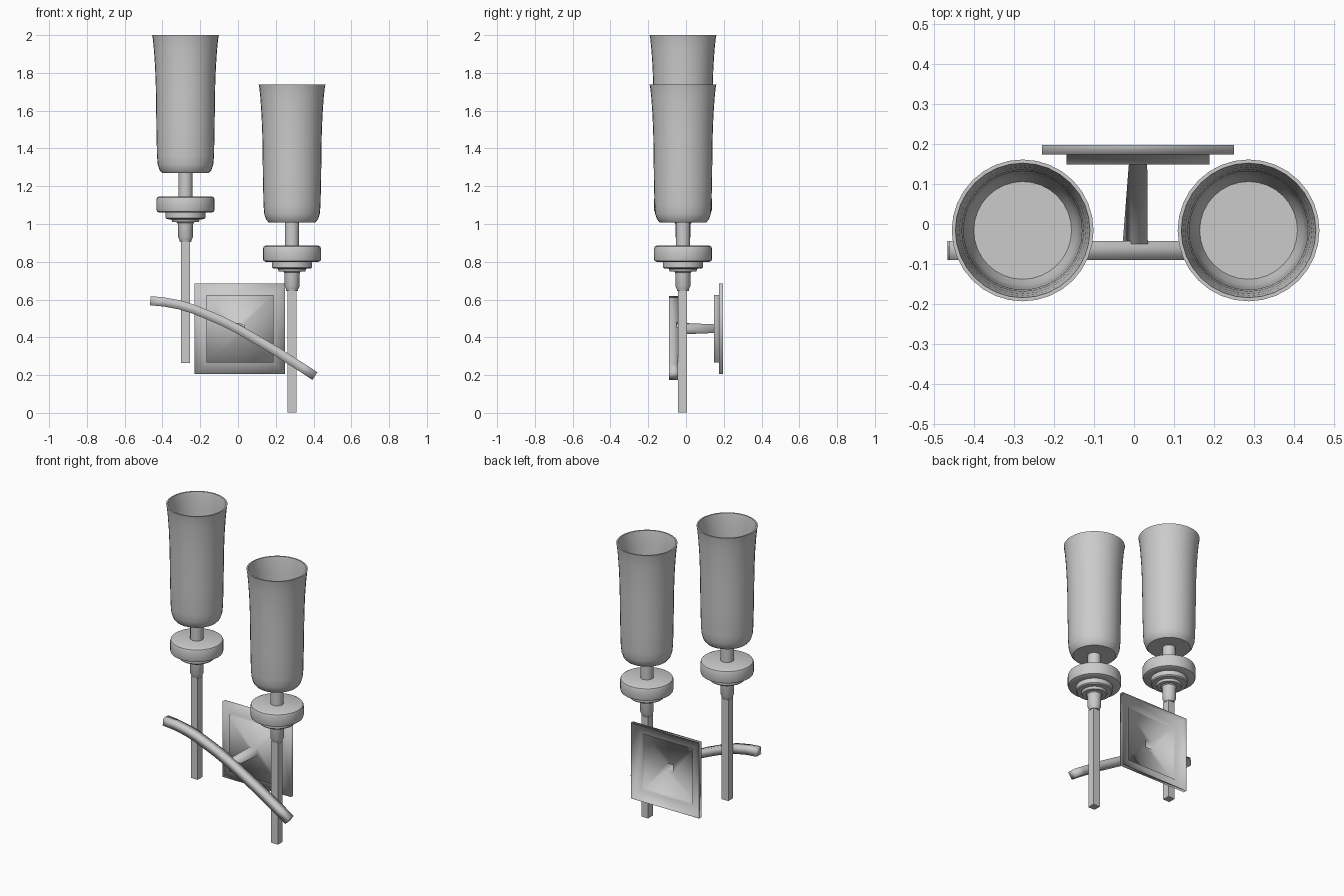
import bpy, bmesh
from math import sin, cos, pi, radians, atan2
from mathutils import Vector

if "Cube" in bpy.data.objects:
    bpy.data.objects.remove(bpy.data.objects["Cube"])


def loft(name, rings, cap_start=False, cap_end=False, angle=None):
    """Skin a list of equal-length vertex rings; angle=None means fully smooth."""
    bm = bmesh.new()
    loops = [[bm.verts.new(p) for p in ring] for ring in rings]
    n = len(loops[0])
    for a, b in zip(loops, loops[1:]):
        for i in range(n):
            j = (i + 1) % n
            bm.faces.new((a[i], a[j], b[j], b[i]))
    if cap_start:
        bm.faces.new(loops[0][::-1])
    if cap_end:
        bm.faces.new(loops[-1])
    bmesh.ops.recalc_face_normals(bm, faces=bm.faces)
    mesh = bpy.data.meshes.new(name)
    bm.to_mesh(mesh)
    bm.free()
    obj = bpy.data.objects.new(name, mesh)
    bpy.context.collection.objects.link(obj)
    bpy.ops.object.select_all(action='DESELECT')
    obj.select_set(True)
    bpy.context.view_layer.objects.active = obj
    if angle is None:
        bpy.ops.object.shade_smooth()
    else:
        bpy.ops.object.shade_smooth_by_angle(angle=radians(angle))
    return obj


def lathe(name, profile, centre, n=32):
    cx, cy, cz = centre
    rings = [[(cx + r * cos(2 * pi * i / n), cy + r * sin(2 * pi * i / n), cz + z)
              for i in range(n)] for r, z in profile]
    return loft(name, rings, True, True, 35)


def square(centre, u, v, half):
    c, u, v = Vector(centre), Vector(u), Vector(v)
    return [c + half * (a * u + b * v) for a, b in ((-1, -1), (1, -1), (1, 1), (-1, 1))]


# Profiles as (radius, height), measured on the taller lamp
SHADE = [(.124, 1.27), (.137, 1.285), (.147, 1.315), (.151, 1.36), (.154, 1.5),
         (.157, 1.72), (.161, 1.83), (.167, 1.92), (.173, 1.98), (.177, 2.0),
         (.168, 2.0), (.163, 1.97), (.158, 1.92), (.152, 1.83), (.148, 1.72),
         (.145, 1.5), (.142, 1.36), (.138, 1.32), (.122, 1.28)]
NECK = [(.038, 1.14), (.038, 1.272)]
SAUCER = [(.1, 1.06), (.14, 1.061), (.151, 1.066), (.154, 1.077), (.154, 1.13),
          (.15, 1.141), (.14, 1.146)]
COLLAR = [(.07, 1.01), (.075, 1.024), (.1, 1.026), (.106, 1.032), (.106, 1.062)]
SOCKET = [(.03, .905), (.033, .918), (.039, .93), (.039, .99), (.042, 1.005), (.05, 1.012)]

# Two identical lamps, the right one hung lower
for side, x, dz in (("left", -.278, 0), ("right", .286, -.261)):
    c = (x, -.016, dz)
    for part, prof in (("glass_shade", SHADE), ("neck", NECK), ("saucer", SAUCER),
                       ("collar", COLLAR), ("socket", SOCKET)):
        lathe(f"{side}_{part}", prof, c)
    rings = [square((x, -.018, z + dz), (1, 0, 0), (0, 1, 0), .0235) for z in (.263, .91)]
    loft(f"{side}_square_rod", rings, True, True, 30)

# Curved crossing arm, square section swept along a smooth path
PATH = [(-.464, .594), (-.39, .587), (-.31, .572), (-.24, .551), (-.175, .525), (-.09, .489),
        (0, .444), (.07, .404), (.14, .363), (.21, .322), (.275, .28), (.345, .236), (.407, .195)]
rings = []
for i, (x, z) in enumerate(PATH):
    a, b = PATH[max(i - 1, 0)], PATH[min(i + 1, len(PATH) - 1)]
    t = Vector((b[0] - a[0], 0, b[1] - a[1])).normalized()
    rings.append(square((x, -.066, z), (-t.z, 0, t.x), (0, 1, 0), .024))
loft("curved_arm", rings, True, True)

# Stepped wall plate, open at the back, running into a twisted support bar
rings = [square((.01, y, .446), (1, 0, 0), (0, 0, 1), h)
         for h, y in ((.24, .197), (.24, .174), (.178, .174), (.178, .148), (.023, .148))]
tilt = atan2(-.5, .87)
u, v = (cos(tilt), 0, sin(tilt)), (-sin(tilt), 0, cos(tilt))
rings.append(square((.003, -.05, .446), u, v, .023))
loft("wall_plate_and_support", rings, False, True)
